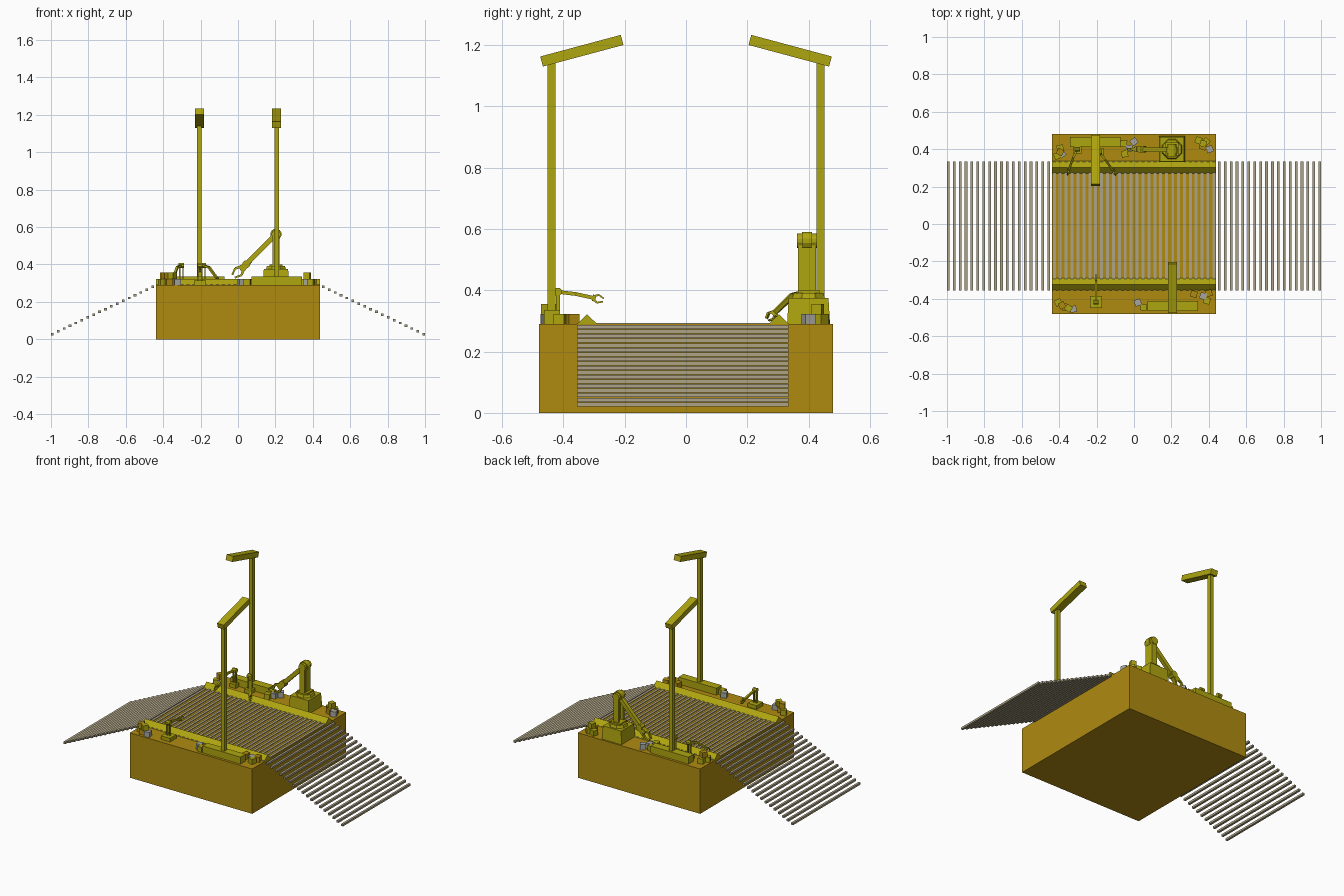
import bpy, bmesh, math, random
from mathutils import Vector, Matrix

if "Cube" in bpy.data.objects:
    bpy.data.objects.remove(bpy.data.objects["Cube"])

random.seed(4)


def material(name, rgb):
    m = bpy.data.materials.new(name)
    m.diffuse_color = (*rgb, 1)
    m.use_nodes = True
    m.node_tree.nodes["Principled BSDF"].inputs["Base Color"].default_value = m.diffuse_color
    return m


OCHRE = material("ochre", (0.43, 0.26, 0.005))
YELLOW = material("yellow", (0.43, 0.38, 0.005))
BEIGE = material("beige", (0.42, 0.37, 0.24))
GREY = material("grey", (0.38, 0.38, 0.34))


def finish(name, bm, mat):
    bmesh.ops.recalc_face_normals(bm, faces=bm.faces)
    mesh = bpy.data.meshes.new(name)
    bm.to_mesh(mesh)
    bm.free()
    mesh.materials.append(mat)
    ob = bpy.data.objects.new(name, mesh)
    bpy.context.collection.objects.link(ob)
    return ob


def add_box(bm, center, size, rot=None):
    m = Matrix.Translation(center) @ (rot or Matrix()) @ Matrix.Diagonal((*size, 1))
    bmesh.ops.create_cube(bm, size=1, matrix=m)


def box(name, center, size, mat, rot=None):
    bm = bmesh.new()
    add_box(bm, center, size, rot)
    return finish(name, bm, mat)


def add_beam(bm, a, b, w, h):
    a, b = Vector(a), Vector(b)
    d = b - a
    rot = d.to_track_quat('X', 'Z').to_matrix().to_4x4()
    add_box(bm, (a + b) / 2, (d.length, w, h), rot)


def add_cyl(bm, center, r1, r2, depth, sides, axis='Z'):
    rot = Vector((0, 0, 1)).rotation_difference(
        Vector({'X': (1, 0, 0), 'Y': (0, 1, 0), 'Z': (0, 0, 1)}[axis])).to_matrix().to_4x4()
    spin = Matrix.Rotation(math.pi / sides, 4, 'Z')
    bmesh.ops.create_cone(bm, cap_ends=True, segments=sides, radius1=r1, radius2=r2,
                          depth=depth, matrix=Matrix.Translation(center) @ rot @ spin)


def add_claw(bm, tip, direction, s):
    # wrist block plus two bent fingers
    d = Vector(direction).normalized()
    side = d.cross(Vector((0, 1, 0)) if abs(d.y) < 0.6 else Vector((1, 0, 0))).normalized()
    tip = Vector(tip)
    add_beam(bm, tip - side * s * 0.4, tip + side * s * 0.4, s * 0.5, s * 0.4)
    for k in (-1, 1):
        knee = tip + d * s * 0.5 + side * k * s * 0.5
        add_beam(bm, tip + side * k * s * 0.25, knee, s * 0.28, s * 0.25)
        add_beam(bm, knee, tip + d * s * 1.2 + side * k * s * 0.2, s * 0.28, s * 0.2)


DECK = 0.29
Y0, Y1 = -0.355, 0.335
box("base", (0, 0, DECK / 2), (0.875, 0.96, DECK), OCHRE)

# deck slats and sloping ramp slats
bm = bmesh.new()
for i in range(28):
    add_box(bm, (-0.426 + i * 0.0316, (Y0 + Y1) / 2, DECK), (0.016, Y1 - Y0, 0.008))
finish("deck_slats", bm, BEIGE)
for side, label in ((-1, "left"), (1, "right")):
    bm = bmesh.new()
    for i in range(18):
        t = i / 17
        add_box(bm, (side * (0.456 + 0.537 * t), (Y0 + Y1) / 2, 0.28 - 0.252 * t),
                (0.014, Y1 - Y0, 0.013))
    finish(label + "_ramp_slats", bm, BEIGE)

# triangular barriers along both edges of the track
for label, yc in (("front", -0.323), ("back", 0.303)):
    bm = bmesh.new()
    rings = [[bm.verts.new((x, yc + dy, z)) for dy, z in ((-0.033, DECK), (0.033, DECK), (0, 0.322))]
             for x in (-0.4375, 0.4375)]
    bm.faces.new(rings[0])
    bm.faces.new(rings[1])
    for i in range(3):
        j = (i + 1) % 3
        bm.faces.new((rings[0][i], rings[0][j], rings[1][j], rings[1][i]))
    finish(label + "_barrier", bm, YELLOW)

# lamp masts with footing plates
for label, s in (("front", 1), ("back", -1)):
    x = 0.207 * s
    box(label + "_mast_footing", (x, -0.438 * s, 0.3125), (0.272, 0.052, 0.045), YELLOW)
    box(label + "_mast_post", (x, -0.439 * s, 0.725), (0.024, 0.025, 0.85), YELLOW)
    box(label + "_mast_head", (x, -0.34 * s, 1.182), (0.048, 0.272, 0.034), YELLOW,
        Matrix.Rotation(math.radians(15 * s), 4, 'X'))

# large robot: tapered pedestal, octagonal turntable, twin uprights, arm
RX, RY = 0.203, 0.40
bm = bmesh.new()
add_cyl(bm, (RX, RY, 0.3325), 0.099, 0.092, 0.085, 4)
finish("robot_pedestal", bm, YELLOW)
bm = bmesh.new()
add_cyl(bm, (RX, RY, 0.383), 0.058, 0.052, 0.018, 8)
add_box(bm, (RX, RY, 0.395), (0.07, 0.07, 0.012))
finish("robot_turntable", bm, YELLOW)
bm = bmesh.new()
for dy in (-0.024, 0.024):
    add_box(bm, (RX, RY - 0.005 + dy, 0.477), (0.036, 0.012, 0.175))
add_box(bm, (RX + 0.01, RY - 0.005, 0.47), (0.018, 0.04, 0.16))
add_cyl(bm, (RX, RY - 0.005, 0.562), 0.024, 0.024, 0.066, 12, 'Y')
add_cyl(bm, (RX, RY - 0.005, 0.562), 0.03, 0.03, 0.034, 12, 'Y')
finish("robot_uprights", bm, YELLOW)
bm = bmesh.new()
add_beam(bm, (RX, RY - 0.005, 0.562), (0.045, RY, 0.402), 0.024, 0.026)
add_cyl(bm, (0.045, RY, 0.402), 0.022, 0.022, 0.036, 8, 'Y')
add_beam(bm, (0.055, RY, 0.41), (0.018, RY, 0.375), 0.03, 0.034)
add_claw(bm, (0.02, RY, 0.378), (-0.7, 0, -0.65), 0.05)
finish("robot_arm", bm, YELLOW)


# small manipulators: base, post, elbow arm, claw
def manipulator(label, base, elbow, tip, size):
    bm = bmesh.new()
    bx, by = base
    add_box(bm, (bx, by, DECK + 0.012), (size, size, 0.024))
    top = Vector((bx, by, 0.395))
    for dx in (-0.009, 0.009):
        add_box(bm, (bx + dx, by, 0.35), (0.007, 0.014, 0.1))
    add_cyl(bm, top, 0.014, 0.014, 0.028, 8, 'X')
    add_beam(bm, top, elbow, 0.012, 0.012)
    add_beam(bm, elbow, tip, 0.012, 0.012)
    add_claw(bm, tip, Vector(tip) - Vector(elbow), 0.026)
    finish(label, bm, YELLOW)


manipulator("front_manipulator", (-0.203, -0.418), (-0.203, -0.36, 0.388), (-0.203, -0.3, 0.375), 0.064)
manipulator("back_left_manipulator", (-0.303, 0.4), (-0.325, 0.355, 0.385), (-0.348, 0.29, 0.325), 0.045)
manipulator("back_right_manipulator", (-0.185, 0.385), (-0.155, 0.345, 0.385), (-0.112, 0.285, 0.325), 0.045)

# loose blocks scattered on the deck: x, y, material
blocks = [(-0.41, 0.365, YELLOW), (-0.395, 0.405, YELLOW), (-0.385, 0.375, GREY),
          (-0.05, 0.375, YELLOW), (-0.025, 0.405, GREY), (0.0, 0.44, GREY), (-0.055, 0.43, YELLOW),
          (0.345, 0.447, YELLOW), (0.37, 0.415, OCHRE), (0.405, 0.4, GREY), (0.385, 0.44, YELLOW),
          (-0.405, -0.42, YELLOW), (-0.37, -0.445, OCHRE), (-0.325, -0.455, GREY),
          (0.02, -0.42, GREY), (0.05, -0.445, YELLOW), (0.32, -0.375, OCHRE),
          (0.37, -0.385, GREY), (0.39, -0.41, YELLOW), (0.4, -0.37, OCHRE)]
for i, (x, y, mat) in enumerate(blocks):
    box(f"loose_block_{i + 1}", (x, y, DECK + 0.0165), (0.035, 0.035, 0.033), mat,
        Matrix.Rotation(random.uniform(0, math.pi / 2), 4, 'Z'))
# upper blocks of the stacks
for i, (x, y) in enumerate([(-0.385, -0.435), (-0.35, -0.45), (-0.395, 0.385), (0.37, 0.43)]):
    box(f"stacked_block_{i + 1}", (x, y, DECK + 0.0495), (0.034, 0.034, 0.033),
        YELLOW if i % 2 else OCHRE, Matrix.Rotation(random.uniform(0, 1.5), 4, 'Z'))
